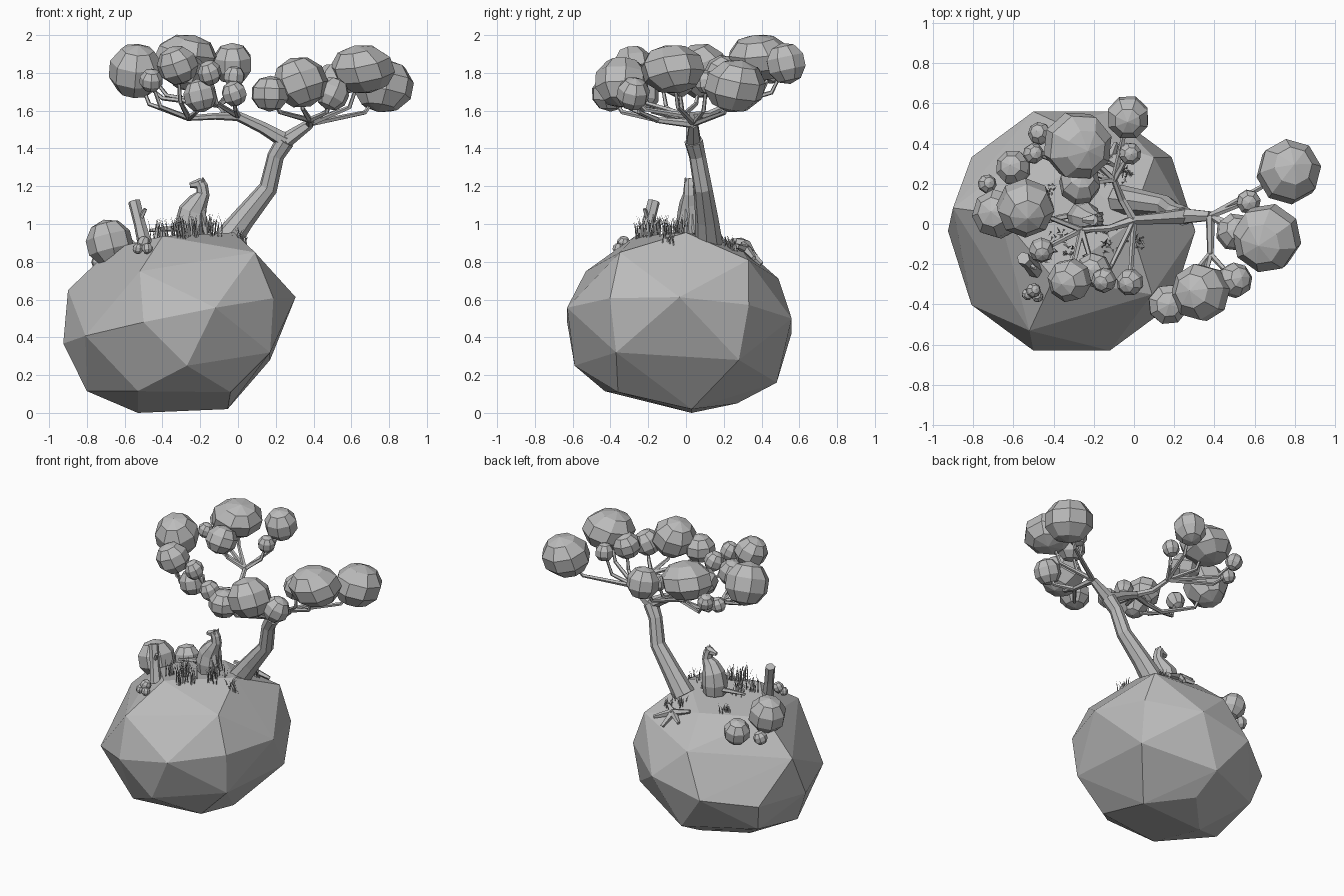
import bpy, bmesh, math, random
from mathutils import Vector, Matrix, Euler
from mathutils.bvhtree import BVHTree

random.seed(4)
cube = bpy.data.objects.get("Cube")
if cube:
    bpy.data.objects.remove(cube, do_unlink=True)

grey = bpy.data.materials.new("plain grey")
grey.use_nodes = True
tone = (0.5, 0.5, 0.5, 1)
grey.diffuse_color = tone
grey.node_tree.nodes["Principled BSDF"].inputs["Base Color"].default_value = tone


def finish(bm, name):
    mesh = bpy.data.meshes.new(name)
    bm.to_mesh(mesh)
    bm.free()
    mesh.materials.append(grey)
    obj = bpy.data.objects.new(name, mesh)
    bpy.context.collection.objects.link(obj)
    return obj


def add_ball(bm, centre, size):
    """Coarse faceted ball, turned at random and then stretched to its size."""
    turn = Euler((random.uniform(-0.4, 0.4), random.uniform(-0.4, 0.4), random.uniform(0, 6)))
    matrix = (Matrix.Translation(centre) @ Matrix.Diagonal((*size, 1))
              @ turn.to_matrix().to_4x4())
    bmesh.ops.create_uvsphere(bm, u_segments=8, v_segments=5, radius=1.06, matrix=matrix)


def add_tube(bm, path, radii, sides=6):
    """Tapered tube along a path, with closed ends."""
    path = [Vector(p) for p in path]
    rings = []
    for i, p in enumerate(path):
        along = path[min(i + 1, len(path) - 1)] - path[max(i - 1, 0)]
        side = along.cross(Vector((0.2, 1, 0.1))).normalized()
        other = along.cross(side).normalized()
        angles = [math.tau * k / sides for k in range(sides)]
        rings.append([bm.verts.new(p + radii[i] * (side * math.cos(a) + other * math.sin(a)))
                      for a in angles])
    for low, high in zip(rings, rings[1:]):
        for k in range(sides):
            n = (k + 1) % sides
            bm.faces.new((low[k], low[n], high[n], high[k]))
    bm.faces.new(rings[0][::-1])
    bm.faces.new(rings[-1])
    bmesh.ops.recalc_face_normals(bm, faces=bm.faces)


# Planet: the hull of a tilted ten-sided belt and a few corners above and below it
bm = bmesh.new()
for k in range(10):
    a = math.tau * k / 10
    x = 0.615 * math.cos(a)
    bm.verts.new((x - 0.31, 0.625 * math.sin(a) - 0.035, 0.49 + 0.2 * x - 0.03 * math.sin(a)))
upper = [(-0.52, -0.53, 0.75), (0.09, -0.35, 0.85), (0.1, 0.33, 0.81), (-0.35, 0.49, 0.71),
         (-0.9, 0.08, 0.65), (-0.67, 0.05, 0.87), (-0.4, -0.27, 0.935), (-0.02, 0, 0.955),
         (-0.3, 0.28, 0.895)]
lower = [(-0.27, -0.59, 0.25), (-0.53, -0.43, 0.115), (-0.04, -0.36, 0.11), (0.17, -0.37, 0.32),
         (0.17, 0.28, 0.28), (-0.3, 0.48, 0.16), (-0.3, 0.27, 0.05), (-0.53, 0.03, 0),
         (-0.055, 0.03, 0.02), (-0.8, -0.12, 0.115), (-0.76, 0.27, 0.18)]
for corner in upper + lower:
    bm.verts.new(corner)
bmesh.ops.convex_hull(bm, input=bm.verts[:])
bmesh.ops.recalc_face_normals(bm, faces=bm.faces)
ground = BVHTree.FromBMesh(bm)
finish(bm, "planet")


def ground_point(x, y):
    return ground.ray_cast(Vector((x, y, 3)), Vector((0, 0, -1)))[0]


# Trunk and main limbs
fork = (0.25, 0.04, 1.44)
left_hub, far_left_hub, back_hub = (0, 0.02, 1.57), (-0.26, -0.03, 1.56), (-0.1, 0.22, 1.63)
right_hub, front_hub = (0.38, 0.04, 1.53), (0.38, -0.15, 1.55)
bm = bmesh.new()
add_tube(bm, [(-0.07, 0.12, 0.9), (0.03, 0.11, 1.03), (0.16, 0.09, 1.19), (0.2, 0.06, 1.36), fork],
         [0.075, 0.062, 0.05, 0.045, 0.05], 8)
finish(bm, "trunk")
bm = bmesh.new()
for path, radii in [
    ([fork, (0.13, 0.03, 1.51), left_hub, (-0.12, -0.02, 1.57), far_left_hub],
     [0.042, 0.032, 0.026, 0.018, 0.014]),
    ([left_hub, (-0.06, 0.12, 1.58), back_hub], [0.022, 0.02, 0.015]),
    ([fork, right_hub], [0.042, 0.026]),
    ([right_hub, front_hub], [0.024, 0.016]),
]:
    add_tube(bm, path, radii)
finish(bm, "limbs")

# Foliage: centre, width radius, height radius, grouped by the limb that carries it
foliage = {
    far_left_hub: [(-0.54, 0.08, 1.81, 0.14, 0.14), (-0.46, -0.13, 1.76, 0.06, 0.06),
                   (-0.32, -0.28, 1.84, 0.105, 0.1), (-0.2, -0.23, 1.68, 0.085, 0.085)],
    left_hub: [(-0.02, -0.29, 1.69, 0.065, 0.065), (-0.15, -0.28, 1.8, 0.06, 0.065)],
    back_hub: [(-0.28, 0.39, 1.88, 0.165, 0.12), (-0.03, 0.53, 1.85, 0.105, 0.105),
               (-0.27, 0.2, 1.8, 0.1, 0.09), (-0.02, 0.35, 1.78, 0.055, 0.055),
               (-0.47, 0.45, 1.8, 0.055, 0.055), (-0.5, 0.35, 1.75, 0.05, 0.05)],
    right_hub: [(0.66, -0.07, 1.82, 0.165, 0.125), (0.77, 0.26, 1.73, 0.155, 0.135),
                (0.57, 0.11, 1.75, 0.06, 0.06), (0.5, -0.04, 1.76, 0.09, 0.085)],
    front_hub: [(0.33, -0.34, 1.75, 0.14, 0.13), (0.17, -0.4, 1.69, 0.1, 0.09),
                (0.5, -0.28, 1.69, 0.085, 0.085)],
}
leaves, twigs = bmesh.new(), bmesh.new()
for hub, clumps in foliage.items():
    for x, y, z, wide, high in clumps:
        add_ball(leaves, (x, y, z), (wide, wide, high))
        start, end = Vector(hub), Vector((x, y, z))
        bend = start.lerp(end, 0.75)
        bend.z = start.z + 0.3 * (z - start.z)
        add_tube(twigs, [start, bend, end], [0.016, 0.012, 0.008], 5)
finish(leaves, "foliage")
finish(twigs, "twigs")

# Rocks and pebbles
bm = bmesh.new()
for x, y, z, r in [(-0.68, 0.05, 0.9, 0.12), (-0.6, 0.28, 0.84, 0.085), (-0.73, 0.2, 0.8, 0.045),
                   (-0.5, -0.33, 0.9, 0.035), (-0.53, -0.35, 0.87, 0.028), (-0.48, -0.36, 0.87, 0.028)]:
    add_ball(bm, (x, y, z), (r, r, r))
finish(bm, "rocks")

# Broken stump with a side stub
bm = bmesh.new()
add_tube(bm, [(-0.49, -0.23, 0.88), (-0.52, -0.2, 1.0), (-0.55, -0.17, 1.12)], [0.04, 0.032, 0.033])
add_tube(bm, [(-0.52, -0.2, 1.02), (-0.49, -0.22, 1.08)], [0.015, 0.01], 5)
finish(bm, "stump")

# Driftwood lying behind the trunk
bm = bmesh.new()
middle = ground_point(-0.12, 0.32) + Vector((0, 0, 0.025))
for dx, dy in [(0.12, 0.04), (-0.12, -0.02), (-0.08, 0.05), (0.03, 0.08), (0.07, -0.05)]:
    tip = ground_point(middle.x + dx, middle.y + dy) + Vector((0, 0, 0.025))
    add_tube(bm, [middle, tip], [0.026, 0.013], 5)
finish(bm, "driftwood")

# Sitting animal: body and neck, muzzle, ears, front legs and tail
bm = bmesh.new()
add_tube(bm, [(-0.25, 0.03, 0.93), (-0.25, 0.03, 1.0), (-0.24, 0.03, 1.07), (-0.21, 0.02, 1.12),
              (-0.185, 0.02, 1.16), (-0.19, 0.02, 1.2), (-0.205, 0.02, 1.23)],
         [0.075, 0.085, 0.075, 0.054, 0.036, 0.032, 0.028], 8)
add_tube(bm, [(-0.195, 0.02, 1.215), (-0.255, 0.02, 1.205)], [0.03, 0.014])
for side in (-1, 1):
    y = 0.02 + side * 0.018
    add_tube(bm, [(-0.19, y, 1.22), (-0.185, y + side * 0.006, 1.245)], [0.012, 0.004], 4)
    add_tube(bm, [(-0.2, y, 1.08), (-0.165, y + side * 0.01, 0.95)], [0.025, 0.014], 5)
add_tube(bm, [(-0.28, 0.05, 0.975), (-0.38, 0.03, 0.975), (-0.47, 0, 0.965)], [0.016, 0.015, 0.008], 5)
finish(bm, "animal")

# Grass tufts made of thin pointed blades
bm = bmesh.new()
tufts = [(-0.43, -0.15), (-0.38, -0.06), (-0.3, -0.24), (-0.24, -0.18), (-0.14, -0.11),
         (-0.33, -0.13), (-0.13, 0.23), (-0.04, 0.25), (0.02, -0.09), (-0.42, 0.16), (-0.14, -0.03)]
for x, y in tufts:
    height = 0.06 if y > 0.1 or x > 0 else 0.12
    for _ in range(16):
        root = ground_point(x + random.gauss(0, 0.018), y + random.gauss(0, 0.018))
        a = random.uniform(0, math.tau)
        out = Vector((math.cos(a), math.sin(a), 0))
        side = Vector((-out.y, out.x, 0)) * 0.004
        lift = Vector((0, 0, height * random.uniform(0.6, 1)))
        knee = root + lift * 0.6 + out * 0.008
        tip = root + lift + out * 0.025
        b = [bm.verts.new(p) for p in (root - side, root + side, knee + side * 0.7, knee - side * 0.7, tip)]
        bm.faces.new((b[0], b[1], b[2], b[3]))
        bm.faces.new((b[3], b[2], b[4]))
finish(bm, "grass")
